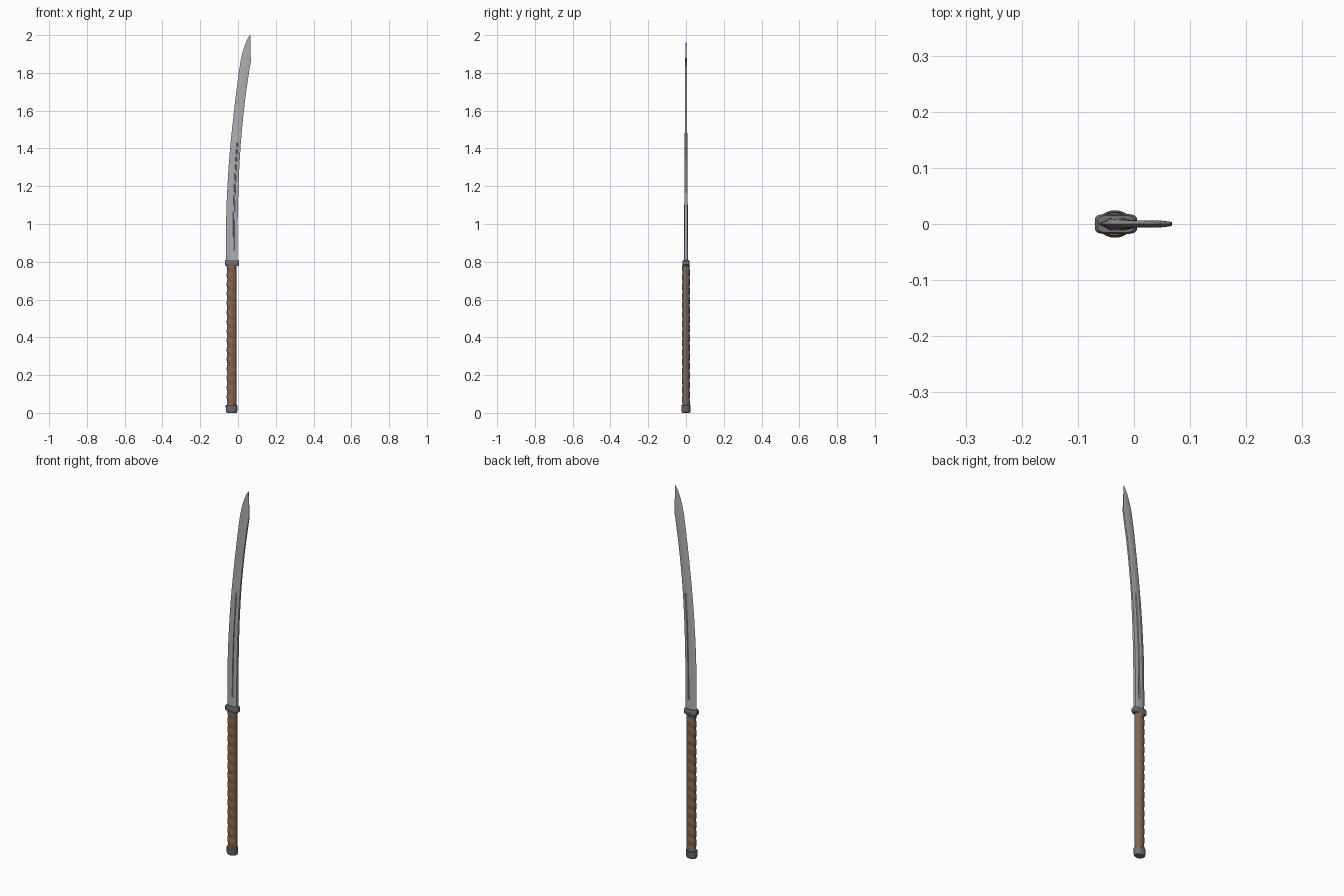
import bpy, bmesh
from math import sin, cos, pi, radians

if "Cube" in bpy.data.objects:
    bpy.data.objects.remove(bpy.data.objects["Cube"])

CX = -0.034  # handle axis


def material(name, col):
    m = bpy.data.materials.new(name)
    m.diffuse_color = col
    m.use_nodes = True
    m.node_tree.nodes["Principled BSDF"].inputs["Base Color"].default_value = m.diffuse_color
    return m


def skin(name, rings, mat=None, angle=30):
    """Loft closed rings of points into a capped solid."""
    bm = bmesh.new()
    vr = [[bm.verts.new(p) for p in r] for r in rings]
    n = len(vr[0])
    for a, b in zip(vr, vr[1:]):
        for i in range(n):
            j = (i + 1) % n
            bm.faces.new((a[i], a[j], b[j], b[i]))
    bm.faces.new(vr[0][::-1])
    bm.faces.new(vr[-1])
    bmesh.ops.recalc_face_normals(bm, faces=bm.faces)
    me = bpy.data.meshes.new(name)
    bm.to_mesh(me)
    bm.free()
    ob = bpy.data.objects.new(name, me)
    bpy.context.collection.objects.link(ob)
    if mat:
        me.materials.append(mat)
    bpy.ops.object.select_all(action='DESELECT')
    ob.select_set(True)
    bpy.context.view_layer.objects.active = ob
    bpy.ops.object.shade_smooth_by_angle(angle=radians(angle))
    return ob


def oval(rx, ry, z, n=24, cx=CX):
    return [(cx + rx * cos(2 * pi * i / n), ry * sin(2 * pi * i / n), z) for i in range(n)]


steel = material("steel", (0.42, 0.42, 0.44, 1))
dark = material("dark_steel", (0.16, 0.16, 0.17, 1))
leather = material("leather", (0.22, 0.13, 0.08, 1))

# Blade outline: height, cutting edge x, spine x
outline = [(0.79, -.063, -.003), (0.86, -.064, -.003), (0.88, -.064, -.003),
           (1.00, -.063, -.002), (1.10, -.061, .000), (1.20, -.056, .003),
           (1.30, -.050, .007), (1.40, -.042, .013), (1.43, -.039, .015),
           (1.50, -.032, .021), (1.60, -.021, .031), (1.70, -.009, .043),
           (1.80, .004, .058), (1.86, .013, .068), (1.91, .024, .067),
           (1.95, .037, .066), (1.98, .050, .065), (2.00, .063, .065)]
rows = []
for z, e, s in outline:
    t = 0.0115 - 0.005 * min((z - 0.79) / 0.7, 1)      # half thickness
    if z > 1.8:
        t *= max(0.12, (2.0 - z) / 0.2)
    groove = 0.45 * t if 0.87 < z < 1.42 else 0        # fuller depth
    half = [(.35, t), (.60, t), (.63, t - groove), (.70, t - groove),
            (.73, t), (1.0, t * .75)]
    front = [(e + u * (s - e), -y, z) for u, y in half]
    rows.append([(e, 0, z)] + front + [(x, -y, h) for x, y, h in reversed(front)])
skin("blade", rows, steel, 20)

# Guard: flat plate with rounded ends and a swollen rim
guard = []
for z, k in [(.778, .86), (.785, 1), (.803, 1), (.81, .86)]:
    ring = []
    for i in range(32):
        c, s = cos(2 * pi * i / 32), sin(2 * pi * i / 32)
        sq = lambda v, p: (abs(v) ** p) * (1 if v > 0 else -1)
        ring.append((-.032 + .038 * k * sq(c, .45), .018 * k * sq(s, .45), z))
    guard.append(ring)
skin("guard", guard, dark)

# Handle: spiral leather wrap, flattened seam along the spine side
N, STEPS, TURNS = 24, 180, 15
grip = []
for k in range(STEPS + 1):
    f = k / STEPS
    ring = []
    for i in range(N):
        a = 2 * pi * i / N
        bump = abs(sin(pi * TURNS * f + a / 2))
        if abs(cos(a)) > .85 and cos(a) > 0:
            bump = 1
        r = 0.86 + 0.14 * bump
        ring.append((CX + .026 * r * cos(a), .0215 * r * sin(a), .035 + f * .745))
    grip.append(ring)
skin("grip_wrap", grip, leather, 40)

# Pommel cap
profile = [(0, .78), (.004, .92), (.010, .97), (.026, .97), (.028, 1.0), (.038, 1.0), (.041, .9)]
skin("pommel", [oval(.031 * k, .0245 * k, z) for z, k in profile], dark)
